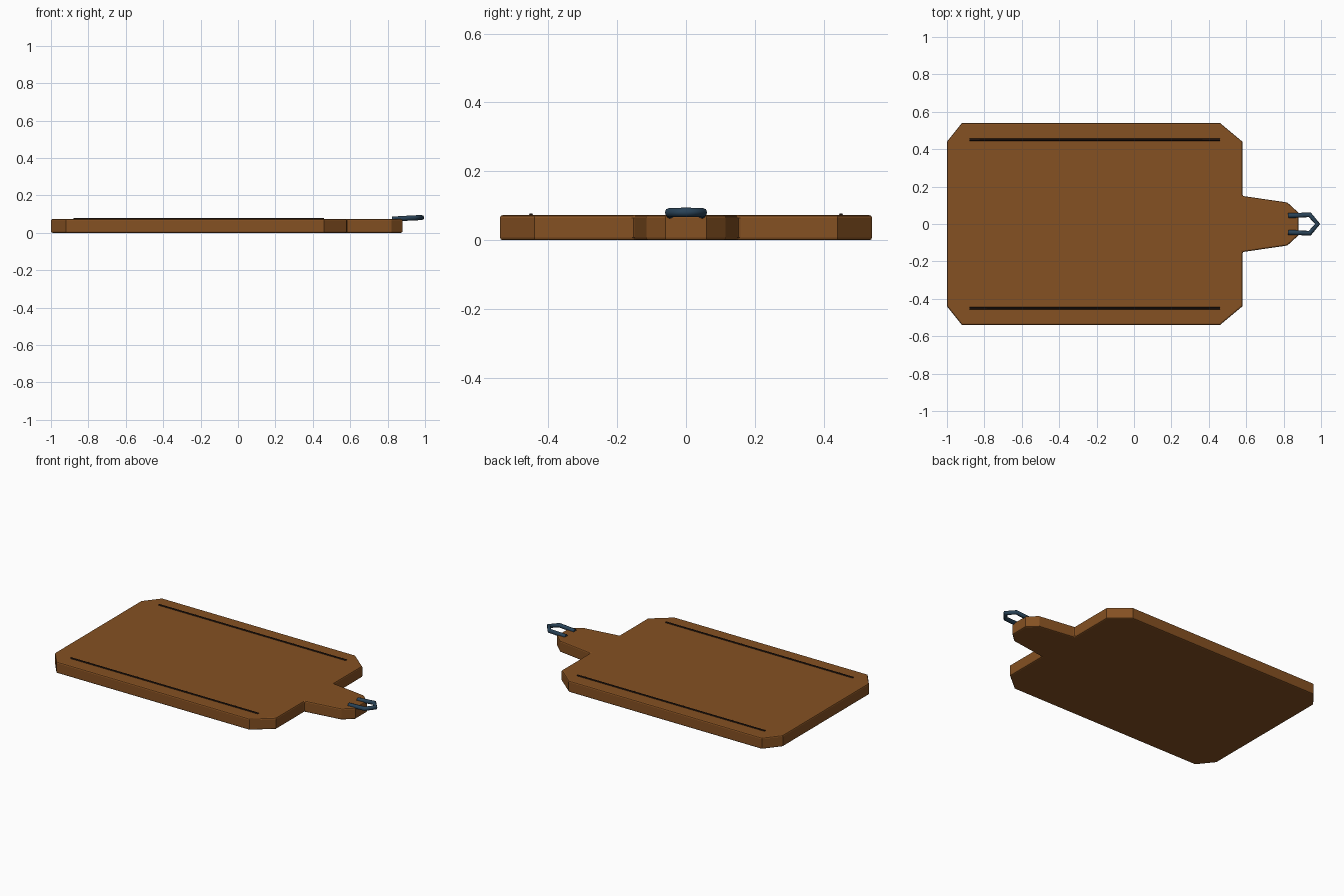
import bpy, bmesh

if "Cube" in bpy.data.objects:
    bpy.data.objects.remove(bpy.data.objects["Cube"])


def material(name, rgb):
    m = bpy.data.materials.new(name)
    m.diffuse_color = (*rgb, 1)
    m.use_nodes = True
    m.node_tree.nodes["Principled BSDF"].inputs["Base Color"].default_value = m.diffuse_color
    return m


WOOD = material("brown wood", (0.235, 0.082, 0.016))
DARK = material("dark groove", (0.012, 0.006, 0.004))
CORD = material("navy cord", (0.022, 0.055, 0.095))


def add_mesh(name, bm, mat):
    me = bpy.data.meshes.new(name)
    bm.to_mesh(me)
    bm.free()
    me.materials.append(mat)
    ob = bpy.data.objects.new(name, me)
    bpy.context.collection.objects.link(ob)
    return ob


# board with handle: half outline mirrored in y, extruded upwards
half = [(-1, 0.44), (-0.92, 0.54), (0.46, 0.54), (0.58, 0.44),
        (0.58, 0.15), (0.82, 0.115), (0.88, 0.06)]
outline = [(x, -y) for x, y in half] + half[::-1]
bm = bmesh.new()
face = bm.faces.new([bm.verts.new((x, y, 0)) for x, y in outline])
top = bmesh.ops.extrude_face_region(bm, geom=[face])["geom"]
bmesh.ops.translate(bm, vec=(0, 0, 0.073),
                    verts=[v for v in top if isinstance(v, bmesh.types.BMVert)])
bmesh.ops.recalc_face_normals(bm, faces=bm.faces)
board = add_mesh("cutting_board", bm, WOOD)
bevel = board.modifiers.new("soft edges", 'BEVEL')
bevel.width = 0.008
bevel.segments = 2
bevel.limit_method = 'ANGLE'
bevel.angle_limit = 1.2  # only top and bottom rims


def tube(name, points, radius, mat, resolution):
    cu = bpy.data.curves.new(name, 'CURVE')
    cu.dimensions = '3D'
    cu.bevel_depth = radius
    cu.bevel_resolution = resolution
    cu.use_fill_caps = True
    sp = cu.splines.new('POLY')
    sp.points.add(len(points) - 1)
    for p, co in zip(sp.points, points):
        p.co = (*co, 1)
    cu.materials.append(mat)
    ob = bpy.data.objects.new(name, cu)
    bpy.context.collection.objects.link(ob)
    return ob


# dark lines along both long edges
for side, y in (("front", -0.45), ("back", 0.45)):
    tube(side + "_groove_line", [(-0.88, y, 0.073), (0.46, y, 0.073)], 0.006, DARK, 1)

# hanging loop at the handle tip
tube("hanging_loop", [(0.825, -0.045, 0.073), (0.94, -0.049, 0.08), (0.982, 0, 0.081),
                      (0.94, 0.049, 0.08), (0.825, 0.045, 0.073)], 0.0135, CORD, 2)
